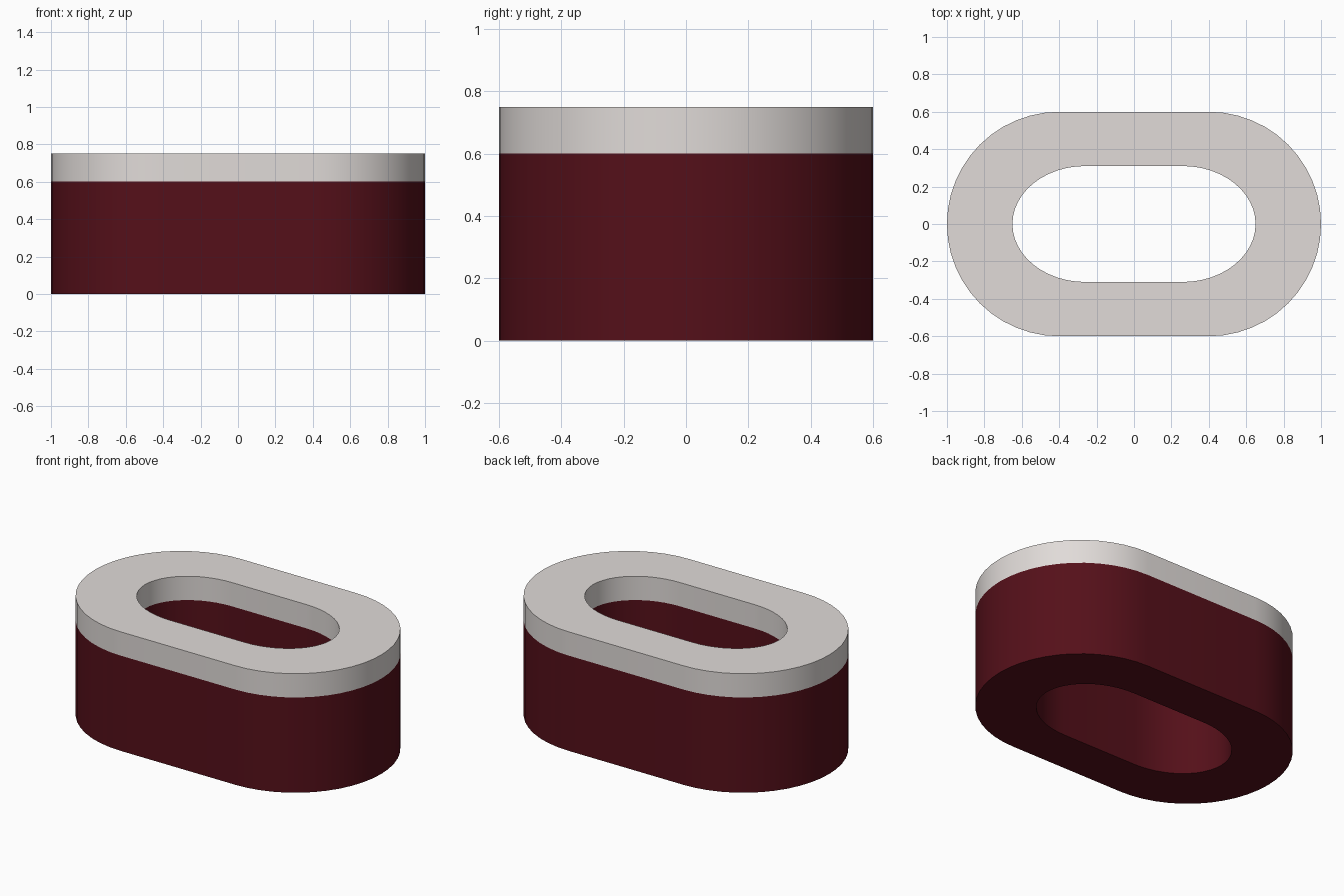
import bpy, bmesh, math

if "Cube" in bpy.data.objects:
    bpy.data.objects.remove(bpy.data.objects["Cube"])

SEG = 24  # segments per rounded end


def oval(straight, rx, ry):
    """Outline with two straight sides and two rounded ends."""
    pts = []
    for side, start in ((1, -math.pi / 2), (-1, math.pi / 2)):
        for i in range(SEG + 1):
            a = start + math.pi * i / SEG
            pts.append((side * straight + rx * math.cos(a), ry * math.sin(a)))
    return pts


def ring(name, z0, z1, color):
    """Closed oval ring with an oval through-hole."""
    bm = bmesh.new()
    outer, inner = oval(0.4, 0.6, 0.6), oval(0.26, 0.39, 0.31)
    # loops in order around the cross-section
    loops = [[bm.verts.new((x, y, z)) for x, y in prof]
             for prof, z in ((outer, z0), (outer, z1), (inner, z1), (inner, z0))]
    n = len(outer)
    for k in range(4):
        a, b = loops[k], loops[(k + 1) % 4]
        for i in range(n):
            j = (i + 1) % n
            bm.faces.new((a[i], a[j], b[j], b[i]))
    bmesh.ops.recalc_face_normals(bm, faces=bm.faces)
    me = bpy.data.meshes.new(name)
    bm.to_mesh(me)
    bm.free()
    obj = bpy.data.objects.new(name, me)
    bpy.context.collection.objects.link(obj)
    mat = bpy.data.materials.new(name + "_color")
    mat.diffuse_color = color
    mat.use_nodes = True
    mat.node_tree.nodes["Principled BSDF"].inputs["Base Color"].default_value = mat.diffuse_color
    me.materials.append(mat)
    bpy.ops.object.select_all(action='DESELECT')
    obj.select_set(True)
    bpy.context.view_layer.objects.active = obj
    bpy.ops.object.shade_smooth_by_angle(angle=math.radians(30))
    return obj


# Dark red body
ring("body", 0.0, 0.6, (0.09, 0.005, 0.01, 1))
# Pale rim on top
ring("top_rim", 0.6, 0.75, (0.75, 0.71, 0.69, 1))
